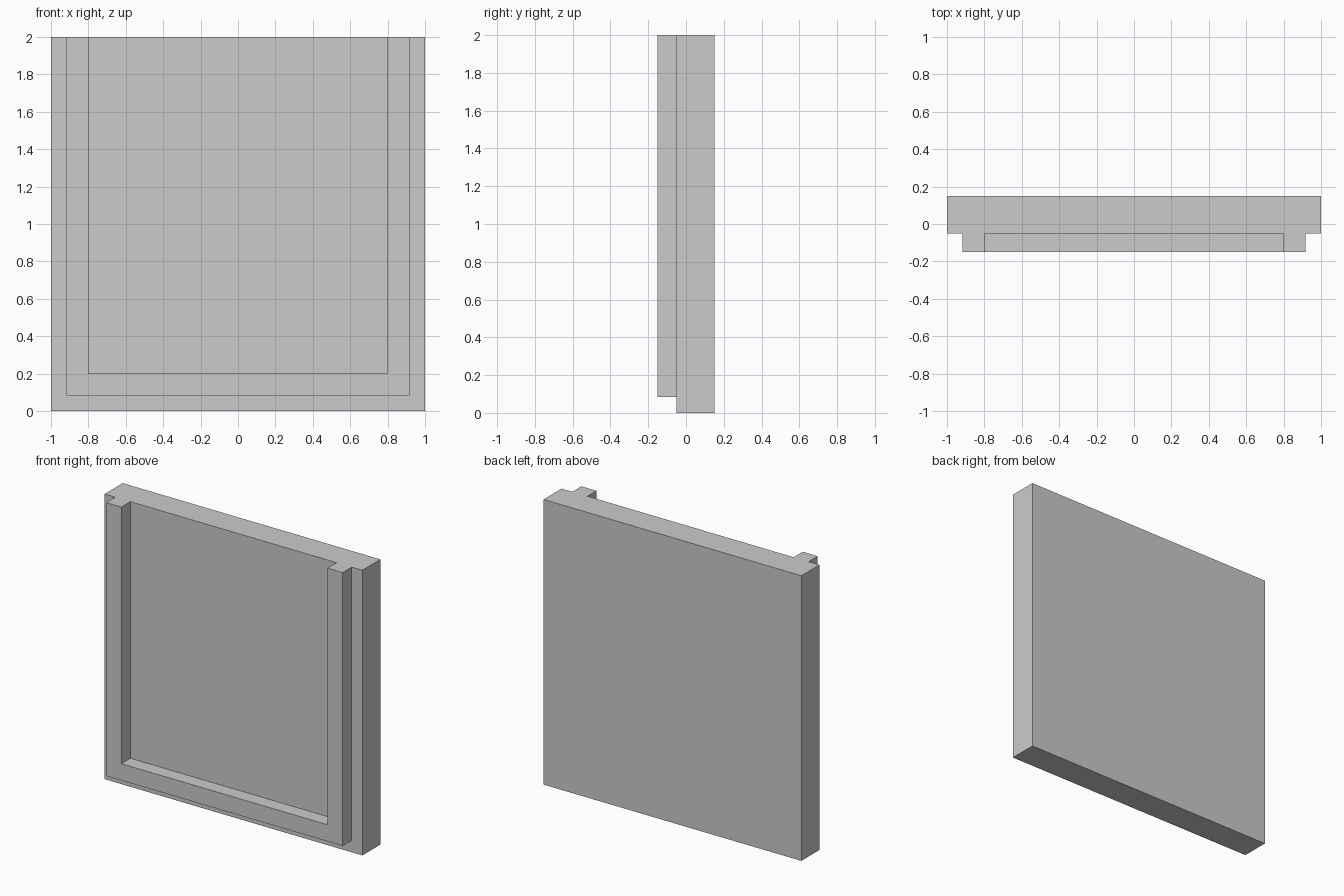
import bpy, bmesh
from mathutils import Vector

if "Cube" in bpy.data.objects:
    bpy.data.objects.remove(bpy.data.objects["Cube"])

TOP = 2.0
BACK, STEP, FRONT = 0.15, -0.05, -0.15

bm = bmesh.new()


def u_points(half, bottom):
    """Four corners of a U outline, open at the top, on the step plane."""
    pts = [(-half, TOP), (-half, bottom), (half, bottom), (half, TOP)]
    return [bm.verts.new((x, STEP, z)) for x, z in pts]


def extrude(faces, dy):
    new = bmesh.ops.extrude_face_region(bm, geom=faces)["geom"]
    verts = [g for g in new if isinstance(g, bmesh.types.BMVert)]
    bmesh.ops.translate(bm, verts=verts, vec=Vector((0, dy, 0)))


# Front plane: outer ledge, raised band and recessed field
outer = u_points(1.0, 0.0)
mid = u_points(0.917, 0.083)
inner = u_points(0.8, 0.2)
ledge = bm.faces.new(outer + mid[::-1])
band = bm.faces.new(mid + inner[::-1])
field = bm.faces.new(inner)

# Slab behind, then the three-sided raised trim in front
extrude([ledge, band, field], BACK - STEP)
extrude([band], FRONT - STEP)

# Merge coplanar faces into clean flat sides
bmesh.ops.recalc_face_normals(bm, faces=bm.faces[:])
bmesh.ops.dissolve_limit(bm, angle_limit=0.01, verts=bm.verts[:], edges=bm.edges[:])
bmesh.ops.recalc_face_normals(bm, faces=bm.faces[:])

mesh = bpy.data.meshes.new("trimmed_wall_panel")
bm.to_mesh(mesh)
bm.free()
bpy.context.collection.objects.link(bpy.data.objects.new("trimmed_wall_panel", mesh))
